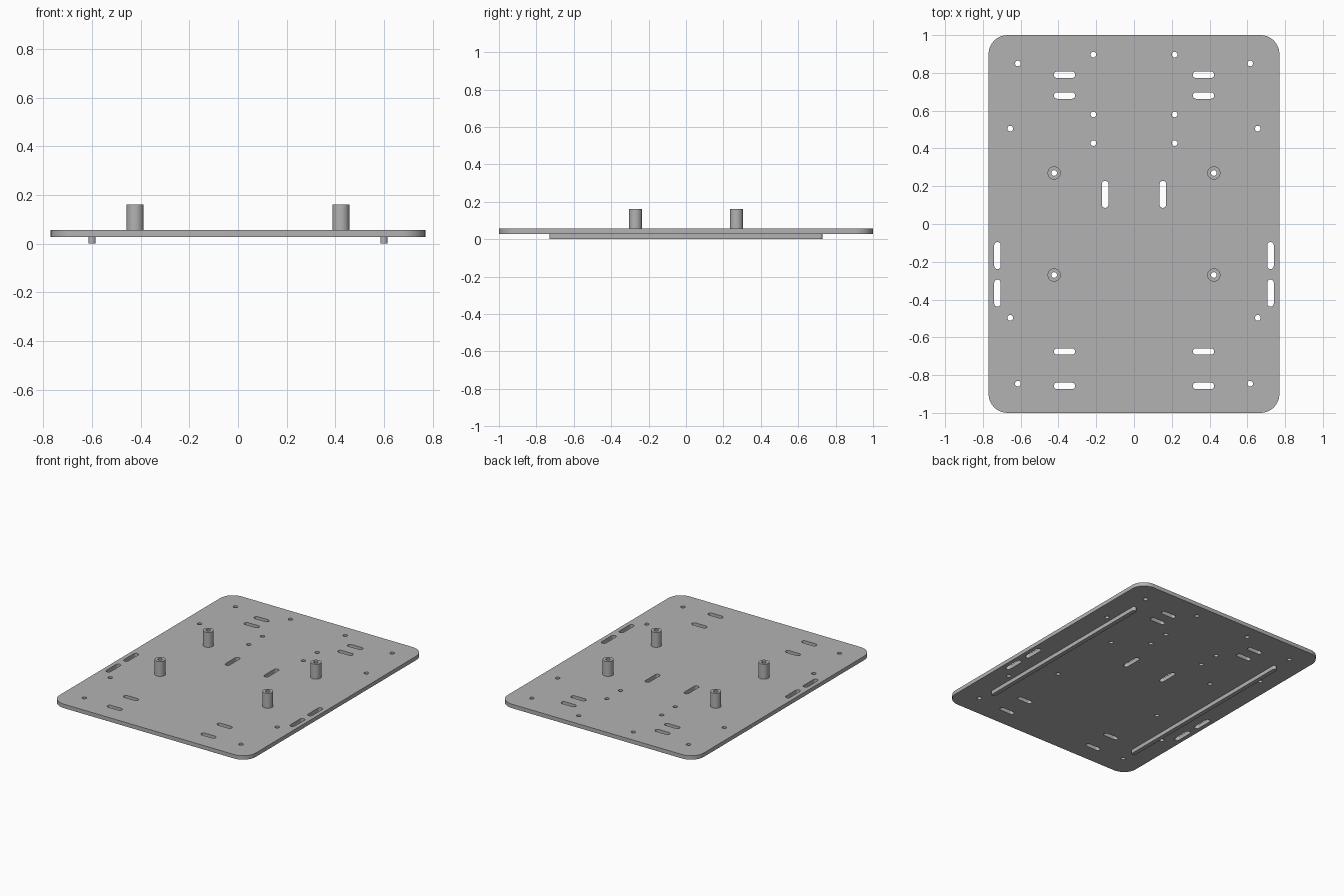
import bpy, bmesh
from math import sin, cos, pi

cube = bpy.data.objects.get("Cube")
if cube:
    bpy.data.objects.remove(cube, do_unlink=True)

grey = bpy.data.materials.new("mid grey")
grey.use_nodes = True
colour = (0.45, 0.45, 0.45, 1)
grey.diffuse_color = colour
grey.node_tree.nodes["Principled BSDF"].inputs["Base Color"].default_value = colour


def rounded(x, y, width, length, radius, steps=8):
    """Outline of a rounded rectangle; a circle or slot when the radius is half a side."""
    points = []
    corners = ((1, 1), (-1, 1), (-1, -1), (1, -1))
    for quarter, (sx, sy) in enumerate(corners):
        cx = x + sx * (width / 2 - radius)
        cy = y + sy * (length / 2 - radius)
        for i in range(steps + 1):
            a = (quarter + i / steps) * pi / 2
            p = (cx + radius * cos(a), cy + radius * sin(a))
            if not points or max(abs(p[0] - points[-1][0]), abs(p[1] - points[-1][1])) > 1e-5:
                points.append(p)
    if max(abs(points[0][0] - points[-1][0]), abs(points[0][1] - points[-1][1])) < 1e-5:
        points.pop()
    return points


def circle(x, y, r):
    return rounded(x, y, 2 * r, 2 * r, r)


def extrude(name, outlines, bottom, top):
    """Fill the outlines (first is outer, others are holes) between two heights."""
    curve = bpy.data.curves.new(name, "CURVE")
    curve.dimensions = "2D"
    curve.fill_mode = "BOTH"
    curve.extrude = (top - bottom) / 2
    for outline in outlines:
        spline = curve.splines.new("POLY")
        spline.points.add(len(outline) - 1)
        for point, (px, py) in zip(spline.points, outline):
            point.co = (px, py, 0, 1)
        spline.use_cyclic_u = True
    obj = bpy.data.objects.new(name, curve)
    bpy.context.collection.objects.link(obj)
    obj.location.z = (bottom + top) / 2
    bpy.ops.object.select_all(action="DESELECT")
    obj.select_set(True)
    bpy.context.view_layer.objects.active = obj
    bpy.ops.object.convert(target="MESH")
    obj = bpy.context.view_layer.objects.active
    # Weld caps to walls
    bm = bmesh.new()
    bm.from_mesh(obj.data)
    bmesh.ops.remove_doubles(bm, verts=bm.verts, dist=1e-5)
    bmesh.ops.recalc_face_normals(bm, faces=bm.faces)
    bm.to_mesh(obj.data)
    bm.free()
    obj.data.materials.clear()
    obj.data.materials.append(grey)
    bpy.ops.object.shade_smooth_by_angle()


UNDER, UPPER, TOP = 0.028, 0.056, 0.162
HOLE, SLOT = 0.015, 0.034
post_x, post_y = 0.423, 0.27

# Hole and slot layout, mirrored left to right
holes = [(0.215, 0.897), (0.615, 0.85), (0.215, 0.58), (0.215, 0.428),
         (0.655, 0.505), (0.655, -0.497), (0.615, -0.845),
         (post_x, post_y), (post_x, -post_y)]
cross_slots = [0.79, 0.68, -0.675, -0.857]
long_slots = [(0.153, 0.157), (0.723, -0.167), (0.723, -0.366)]

outlines = [rounded(0, 0, 1.54, 2, 0.1)]
for side in (-1, 1):
    outlines += [circle(side * x, y, HOLE) for x, y in holes]
    outlines += [rounded(side * 0.368, y, 0.113, SLOT, SLOT / 2) for y in cross_slots]
    outlines += [rounded(side * x, y, SLOT, 0.143, SLOT / 2) for x, y in long_slots]
extrude("base_plate", outlines, UNDER, UPPER)

# Hollow standoffs above, rails below
for side, label in ((-1, "right"), (1, "left")):
    for end, place in ((-1, "front"), (1, "back")):
        x, y = side * post_x, end * post_y
        extrude(f"{place}_{label}_standoff", [circle(x, y, 0.035), circle(x, y, HOLE)], UPPER, TOP)
    extrude(f"{label}_rail", [rounded(side * 0.6, 0, 0.03, 1.46, 0.015)], 0, UNDER)
